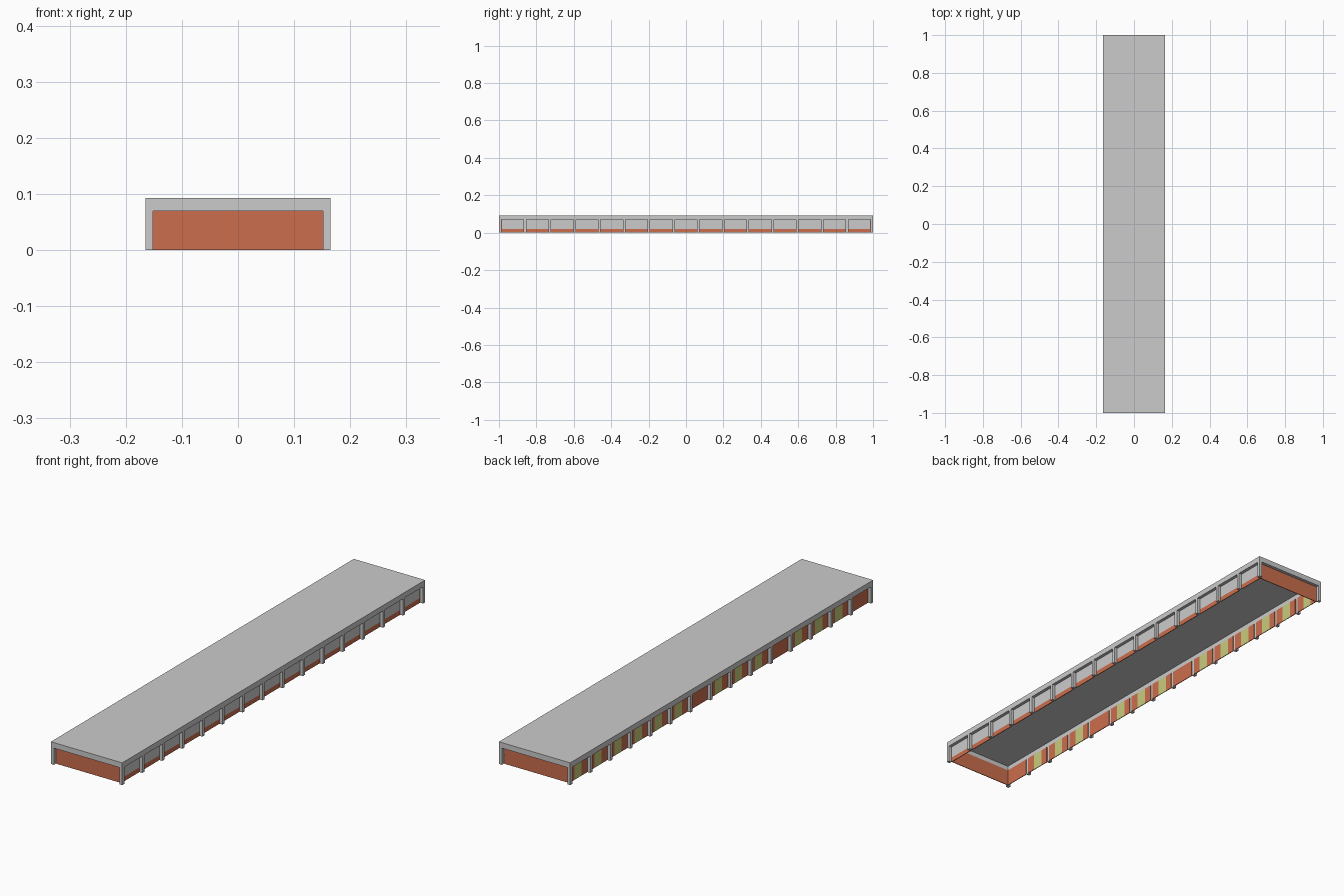
import bpy, bmesh

if "Cube" in bpy.data.objects:
    bpy.data.objects.remove(bpy.data.objects["Cube"])

# overall sizes
HX, HY, TOP = 0.165, 1.0, 0.093   # half width, half length, height
REC, EAVE, SILL = 0.0135, 0.07, 0.02
BAYS = 15
PITCH = (2 * HY - REC) / BAYS
T = 0.003                          # panel thickness


def material(name, rgb):
    m = bpy.data.materials.new(name)
    m.diffuse_color = (*rgb, 1)
    m.use_nodes = True
    m.node_tree.nodes["Principled BSDF"].inputs["Base Color"].default_value = m.diffuse_color
    return m


grey = material("concrete grey", (0.60, 0.60, 0.60))
brick = material("brick orange", (0.60, 0.155, 0.075))
yellow = material("pale yellow green", (0.58, 0.60, 0.20))


def boxes(name, mat, ranges):
    """One object made of boxes given as (x0, x1, y0, y1, z0, z1)."""
    bm = bmesh.new()
    for x0, x1, y0, y1, z0, z1 in ranges:
        v = bmesh.ops.create_cube(bm, size=1)["verts"]
        for p in v:
            p.co = (x1 if p.co.x > 0 else x0,
                    y1 if p.co.y > 0 else y0,
                    z1 if p.co.z > 0 else z0)
    me = bpy.data.meshes.new(name)
    bm.to_mesh(me)
    bm.free()
    me.materials.append(mat)
    ob = bpy.data.objects.new(name, me)
    bpy.context.collection.objects.link(ob)


# flat roof slab and the fascia ring hanging below it
ix, iy, zr = HX - REC, HY - REC, TOP - 0.002
boxes("roof", grey, [(-HX, HX, -HY, HY, zr, TOP)])
boxes("fascia", grey, [(-HX, -ix, -HY, HY, EAVE, zr), (ix, HX, -HY, HY, EAVE, zr),
                       (-ix, ix, -HY, -iy, EAVE, zr), (-ix, ix, iy, HY, EAVE, zr)])

# posts along both long sides
posts = []
for k in range(BAYS + 1):
    y = -HY + k * PITCH
    posts += [(-HX, -ix, y, y + REC, 0, EAVE), (ix, HX, y, y + REC, 0, EAVE)]
boxes("posts", grey, posts)

# brick end walls, open underneath
boxes("end_walls", brick, [(-ix, ix, -iy, -iy + T, 0, EAVE),
                           (-ix, ix, iy - T, iy, 0, EAVE)])

# bays: window strip over a brick sill on the right, brick with doors on the left
windows, sills, walls, doors = [], [], [], []
for k in range(BAYS):
    y0 = -HY + k * PITCH + REC
    y1 = y0 + PITCH - REC
    sills.append((ix - T, ix, y0, y1, 0, SILL))
    windows.append((ix - T, ix, y0, y1, SILL, EAVE))
    if k in (0, 4, 8):
        walls.append((-ix, -ix + T, y0, y1, 0, EAVE))
        continue
    a, b = y0 + 0.32 * (y1 - y0), y0 + 0.72 * (y1 - y0)
    walls += [(-ix, -ix + T, y0, a, 0, EAVE), (-ix, -ix + T, b, y1, 0, EAVE)]
    doors.append((-ix, -ix + T, a, b, 0, EAVE))
boxes("window_panels", grey, windows)
boxes("brick_sills", brick, sills)
boxes("left_brick_walls", brick, walls)
boxes("left_doors", yellow, doors)
